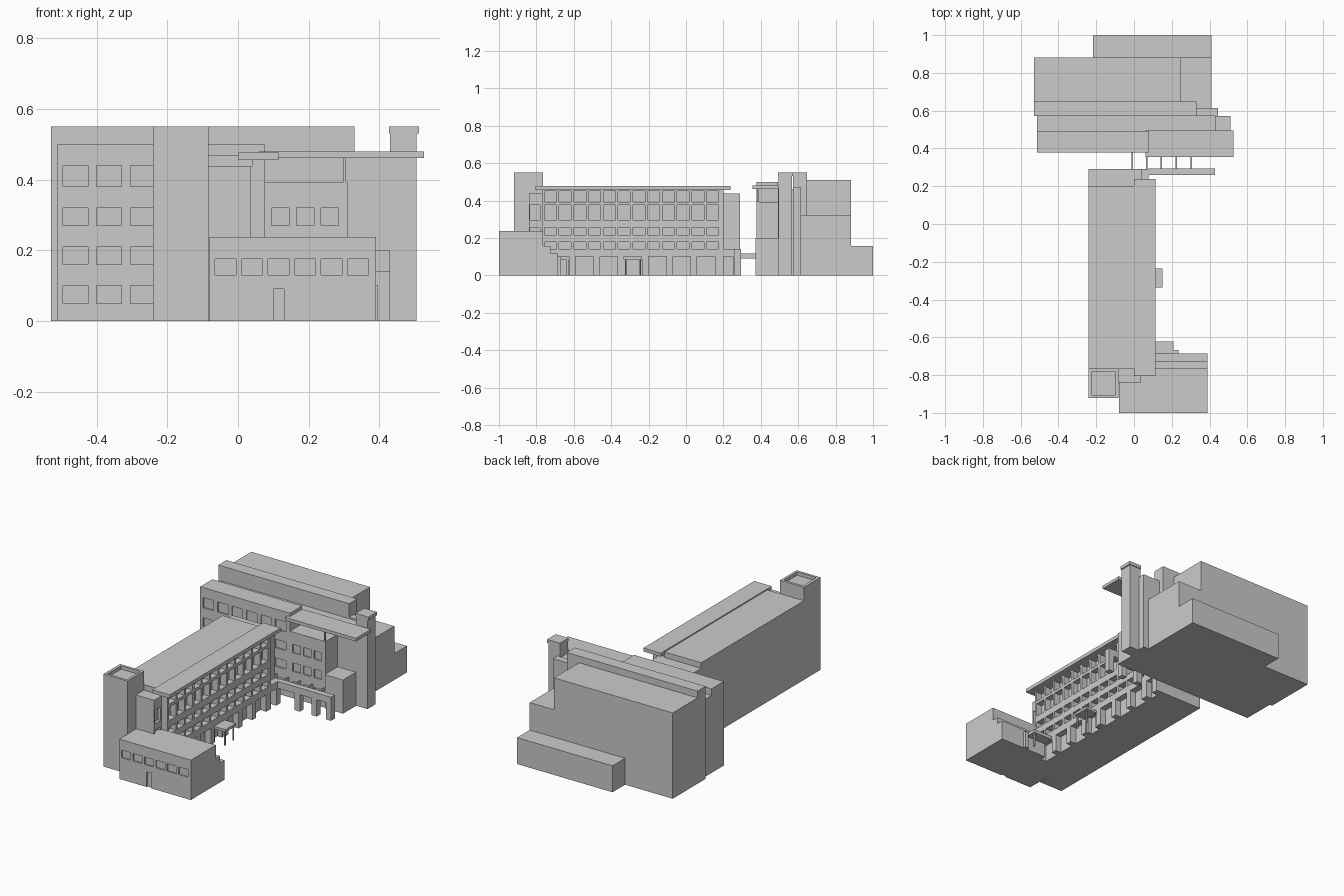
import bpy, bmesh
from mathutils import Vector


def boxes(name, specs):
    """One object made of boxes given as (x0, x1, y0, y1, z0, z1)."""
    bm = bmesh.new()
    for x0, x1, y0, y1, z0, z1 in specs:
        c = Vector(((x0 + x1) / 2, (y0 + y1) / 2, (z0 + z1) / 2))
        r = bmesh.ops.create_cube(bm, size=1)
        for v in r["verts"]:
            v.co = Vector((v.co.x * (x1 - x0), v.co.y * (y1 - y0), v.co.z * (z1 - z0))) + c
    me = bpy.data.meshes.new(name)
    bm.to_mesh(me)
    bm.free()
    ob = bpy.data.objects.new(name, me)
    bpy.context.collection.objects.link(ob)
    return ob


def box(name, *s):
    return boxes(name, [s])


def cut(ob, specs):
    """Carve box-shaped openings out of an object."""
    cutter = boxes("cutter", specs)
    cutter.hide_render = True
    m = ob.modifiers.new("openings", "BOOLEAN")
    m.operation = "DIFFERENCE"
    m.solver = "EXACT"
    m.object = cutter
    bpy.context.view_layer.objects.active = ob
    bpy.ops.object.modifier_apply(modifier=m.name)
    bpy.data.objects.remove(cutter)


# Floor heights of the window rows
ROWS = [(0.14, 0.178), (0.215, 0.255), (0.295, 0.375), (0.392, 0.45)]

# Long wing: solid core and flat roofs
box("wing_core", -0.24, 0.04, -0.77, 0.29, 0, 0.437)
box("wing_roof", -0.24, 0.0, -0.765, 0.20, 0.437, 0.47)
box("wing_attic", 0.0, 0.04, -0.765, 0.19, 0.437, 0.456)
box("wing_roof_slab", 0.0, 0.115, -0.805, 0.237, 0.456, 0.477)

# Deep facade screen with window grid and ground arcade
screen = box("facade_screen", 0.04, 0.077, -0.77, 0.20, 0, 0.456)
holes = [(0.03, 0.09, -0.757 + 0.0788 * i, -0.757 + 0.0788 * i + 0.064, z0, z1)
         for i in range(12) for z0, z1 in ROWS]
holes += [(0.03, 0.09, -0.72 + 0.13 * i, -0.625 + 0.13 * i, -0.05, 0.10) for i in range(7)]
cut(screen, holes)
boxes("wing_end_bay", [(0.04, 0.077, 0.20, 0.29, 0.10, 0.14),
                       (0.04, 0.077, 0.25, 0.29, 0, 0.10)])

# Entrance porch in the middle of the wing
boxes("porch", [(0.077, 0.152, -0.335, -0.235, 0.085, 0.10)] +
      [(0.138, 0.145, y, y + 0.007, 0, 0.085) for y in (-0.327, -0.25)])
boxes("door_frame", [(0.045, 0.07, y, y + 0.012, 0, 0.10) for y in (-0.33, -0.252)])

# Stair tower with sunken top
tower = box("stair_tower", -0.24, -0.083, -0.92, -0.765, 0, 0.55)
cut(tower, [(-0.223, -0.097, -0.905, -0.78, 0.53, 0.6)])
stair = box("stair_annex", -0.083, 0.037, -0.84, -0.77, 0, 0.437)
cut(stair, [(0.02, 0.06, -0.833, -0.78, z0, z1) for z0, z1 in ROWS[1:3]])

# Low front block stepping down to the courtyard
front = box("front_block", -0.08, 0.39, -1.0, -0.765, 0, 0.237)
cut(front, [(-0.065 + 0.075 * i, -0.005 + 0.075 * i, -1.01, -0.992, 0.13, 0.175)
            for i in range(6)] + [(0.1, 0.13, -1.01, -0.992, 0.0 - 0.02, 0.09)])
box("front_step_upper", 0.077, 0.39, -0.765, -0.725, 0, 0.157)
box("front_step_lower", 0.077, 0.39, -0.725, -0.685, 0, 0.117)
boxes("side_canopy", [(0.077, 0.21, -0.685, -0.622, 0.083, 0.102),
                      (0.21, 0.235, -0.685, -0.668, 0, 0.10),
                      (0.195, 0.205, -0.638, -0.628, 0, 0.083)])

# Covered walkway and link beams to the rear building
boxes("walkway", [(0.077, 0.43, 0.26, 0.295, 0.10, 0.14)] +
      [(x, x + 0.035, 0.26, 0.295, 0, 0.10) for x in (0.19, 0.30, 0.395)])
boxes("link_beams", [(x - 0.004, x + 0.004, 0.28, 0.385, 0.09, 0.118)
                     for x in (-0.01, 0.067, 0.145, 0.223, 0.303)])

# Rear building: front range with shallow windows
rear = box("rear_front_range", -0.513, 0.077, 0.378, 0.493, 0, 0.50)
cut(rear, [(-0.495 + 0.095 * i, -0.425 + 0.095 * i, 0.37, 0.386, z0, z1)
           for i in range(6) for z0, z1 in ((0.05, 0.10), (0.16, 0.21), (0.27, 0.32), (0.38, 0.44))])
side = box("rear_terrace_block", 0.077, 0.31, 0.378, 0.493, 0, 0.393)
cut(side, [(0.095 + 0.07 * i, 0.145 + 0.07 * i, 0.37, 0.386, z0, z1)
           for i in range(3) for z0, z1 in ((0.05, 0.10), (0.16, 0.21), (0.27, 0.32))])
box("rear_low_block", 0.31, 0.43, 0.372, 0.493, 0, 0.20)
box("terrace_post", 0.298, 0.306, 0.38, 0.39, 0.393, 0.462)
box("terrace_roof", 0.06, 0.527, 0.355, 0.495, 0.461, 0.48)

# Rear building: stacked main masses
box("rear_middle", -0.513, 0.43, 0.493, 0.572, 0, 0.461)
box("rear_tall_strip", -0.53, 0.33, 0.572, 0.648, 0, 0.55)
box("rear_side_bay", 0.33, 0.445, 0.572, 0.615, 0, 0.47)
box("rear_link", 0.25, 0.41, 0.61, 0.65, 0, 0.32)
box("rear_hall", -0.53, 0.25, 0.648, 0.882, 0, 0.51)
box("rear_hall_side", 0.25, 0.41, 0.648, 0.882, 0, 0.32)
box("rear_annex", -0.217, 0.41, 0.882, 1.0, 0, 0.157)

# Chimney tower with cap
box("chimney", 0.43, 0.505, 0.495, 0.568, 0, 0.53)
box("chimney_cap", 0.428, 0.512, 0.492, 0.573, 0.53, 0.55)
